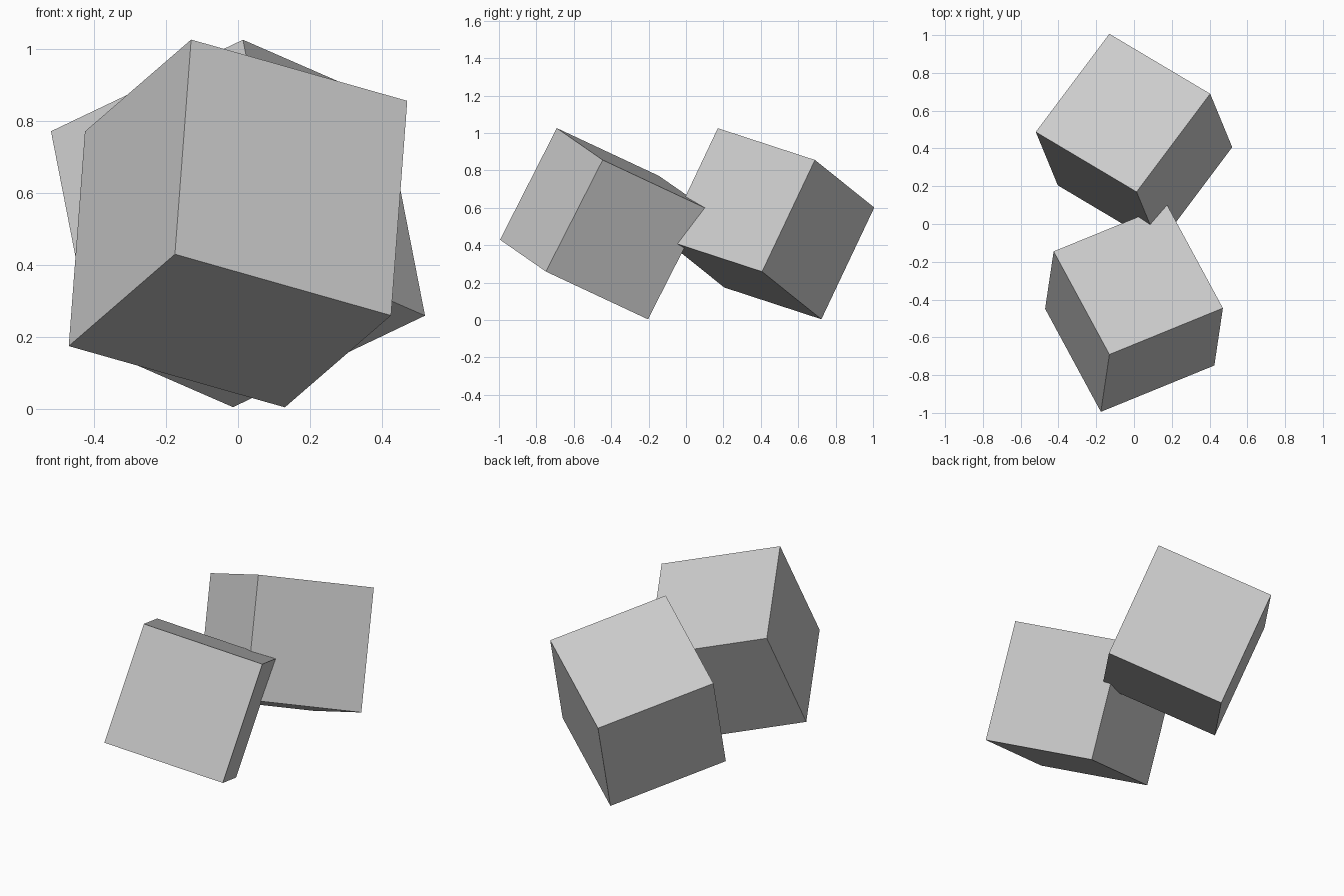
import bpy
from mathutils import Matrix, Vector

if "Cube" in bpy.data.objects:
    bpy.data.objects.remove(bpy.data.objects["Cube"])

SIDE = 0.671


def tilted_cube(name, centre, a, b):
    # Square up the two measured edge directions, then derive the third
    x = Vector(a).normalized()
    z = x.cross(Vector(b)).normalized()
    y = z.cross(x)
    rot = Matrix((x, y, z)).transposed().to_4x4()
    bpy.ops.mesh.primitive_cube_add(size=SIDE)
    cube = bpy.context.object
    cube.name = name
    cube.matrix_world = Matrix.Translation(centre) @ rot
    return cube


# Two equal dice-like cubes balanced on a corner, overlapping in the middle
tilted_cube("front_cube", (0, -0.447, 0.515), (0.60, 0.245, -0.17), (-0.295, 0.545, -0.255))
tilted_cube("back_cube", (0, 0.447, 0.515), (0.39, 0.52, -0.17), (-0.53, 0.32, -0.255))
